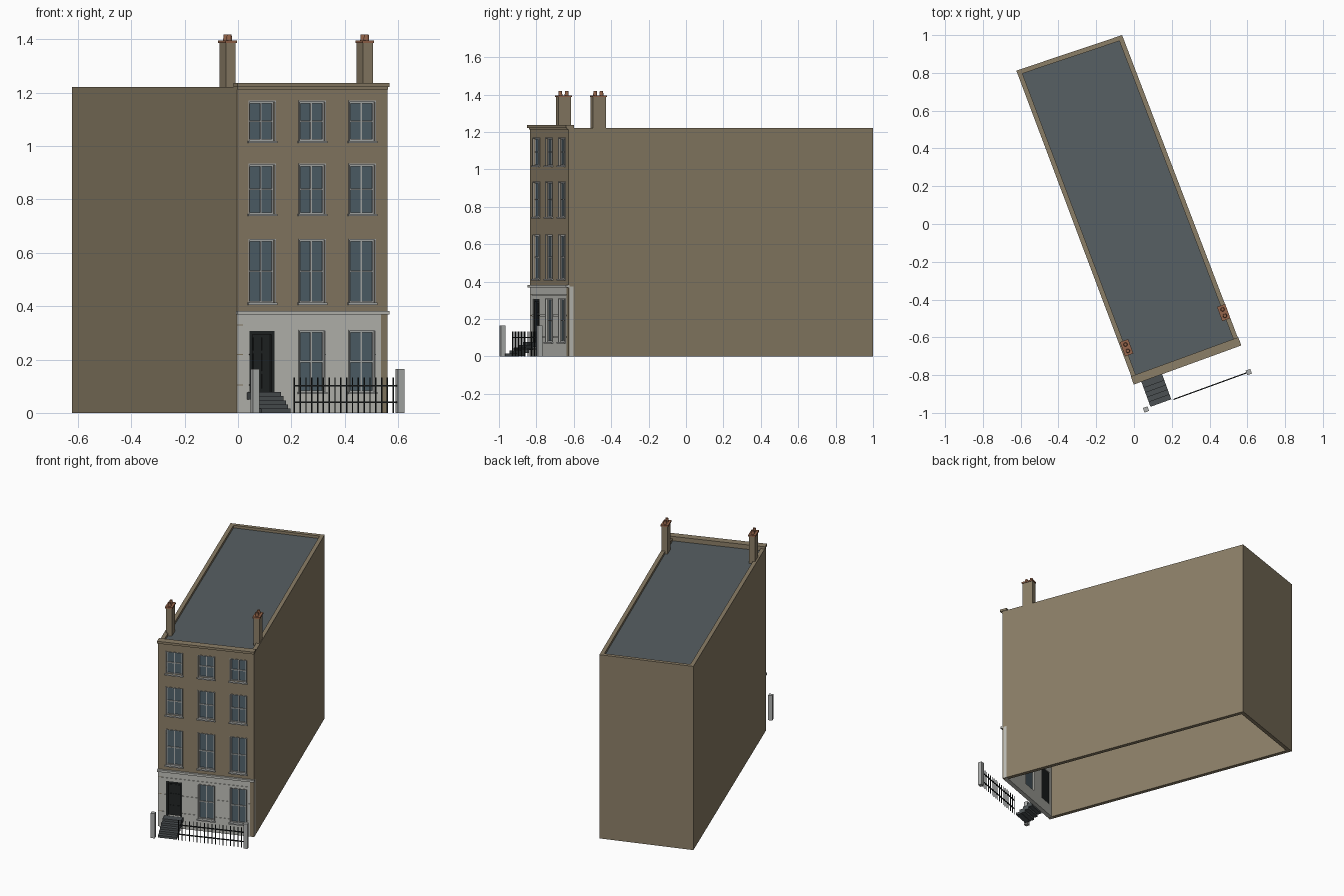
import bpy, bmesh
from math import radians
from mathutils import Matrix, Vector

if "Cube" in bpy.data.objects:
    bpy.data.objects.remove(bpy.data.objects["Cube"])

# Facade frame: x along the front, y into the house, z up
A, B, C, D = (-.004, -.834), (.56, -.629), (-.063, 1.0), (-.623, .812)
M = Matrix.Translation((A[0], A[1], 0)) @ Matrix.Rotation(radians(20), 4, 'Z')
W, T = .6, .025


def mat(name, *rgb):
    m = bpy.data.materials.new(name)
    m.diffuse_color = (*rgb, 1)
    m.use_nodes = True
    m.node_tree.nodes["Principled BSDF"].inputs["Base Color"].default_value = m.diffuse_color
    return m


BRICK = mat("brick", .26, .21, .135)
STUCCO = mat("stucco", .52, .52, .48)
TRIM = mat("trim", .42, .43, .42)
SLATE = mat("slate", .095, .115, .125)
GLASS = mat("glass", .085, .125, .15)
BLACK = mat("black_paint", .015, .018, .018)
STONE = mat("step_stone", .07, .08, .085)
CLAY = mat("clay", .3, .13, .07)


def finish(name, bm, m, world=M):
    bm.transform(world)
    me = bpy.data.meshes.new(name)
    bm.to_mesh(me)
    bm.free()
    me.materials.append(m)
    ob = bpy.data.objects.new(name, me)
    bpy.context.collection.objects.link(ob)
    return ob


def boxes(name, items, m):
    """Each item is (x0, x1, y0, y1, z0, z1) in the facade frame."""
    bm = bmesh.new()
    for x0, x1, y0, y1, z0, z1 in items:
        mx = Matrix.Translation(((x0 + x1) / 2, (y0 + y1) / 2, (z0 + z1) / 2))
        bmesh.ops.create_cube(bm, size=1, matrix=mx @ Matrix.Diagonal((x1 - x0, y1 - y0, z1 - z0, 1)))
    return finish(name, bm, m)


def solidify(ob, t):
    mod = ob.modifiers.new("thickness", 'SOLIDIFY')
    mod.thickness, mod.offset, mod.use_even_offset = t, -1, True


def pierced_wall(name, z0, z1, holes, m, y=0, t=T, x0=0, x1=W):
    """Flat wall made of a grid that leaves out the openings."""
    xs = sorted({x0, x1} | {v for h in holes for v in h[:2] if x0 < v < x1})
    zs = sorted({z0, z1} | {v for h in holes for v in h[2:] if z0 < v < z1})
    bm = bmesh.new()
    for a, b in zip(xs, xs[1:]):
        for c, d in zip(zs, zs[1:]):
            cx, cz = (a + b) / 2, (c + d) / 2
            if any(h[0] < cx < h[1] and h[2] < cz < h[3] for h in holes):
                continue
            bm.faces.new([bm.verts.new(p) for p in ((a, y, c), (b, y, c), (b, y, d), (a, y, d))])
    bmesh.ops.remove_doubles(bm, verts=bm.verts, dist=1e-5)
    solidify(finish(name, bm, m), t)


# Openings: three bays on four storeys, with the door in the left bay
bays = (.1, .3, .5)
storeys = ((.078, .307), (.413, .648), (.746, .93), (1.02, 1.166))
door = (.05, .15, .078, .307)
windows = [(x - .05, x + .05, a, b) for a, b in storeys for x in bays
           if not (x == .1 and a == .078)]
holes = windows + [door]

# Front wall
pierced_wall("front_brick_wall", .375, 1.222, holes, BRICK)
pierced_wall("ground_floor_wall", 0, .375, holes, STUCCO, y=.003)
courses = (0, .102, .217, .328, .37)
for i, (a, b) in enumerate(zip(courses, courses[1:])):
    pierced_wall(f"stucco_course_{i + 1}", a + (.004 if i else 0), b, holes, STUCCO, y=0, t=.003)

# Side and back walls as one open-bottomed shell
bm = bmesh.new()
path = [B, C, D, A]
low = [bm.verts.new((*p, 0)) for p in path]
high = [bm.verts.new((*p, 1.222)) for p in path]
for i in range(3):
    bm.faces.new((low[i], low[i + 1], high[i + 1], high[i]))
solidify(finish("side_and_back_walls", bm, BRICK, Matrix()), T)

# Flat roof behind the parapet
bm = bmesh.new()
mid = (Vector(A) + Vector(B) + Vector(C) + Vector(D)) / 4
bm.faces.new([bm.verts.new((*(mid + (Vector(p) - mid) * .985), 1.205)) for p in (A, B, C, D)])
solidify(finish("roof", bm, SLATE, Matrix()), .015)

# Cornice and string course
boxes("cornice", [(-.003, W + .003, -.016, .03, 1.222, 1.237),
                  (0, W, -.007, 0, 1.212, 1.222)], BRICK)
boxes("string_course", [(-.003, W + .003, -.014, .004, .368, .382)], STUCCO)

# Windows: glass, sash bars, surrounds and sills
glass, sash, surround, sills = [], [], [], []
for x0, x1, z0, z1 in windows:
    cx, cz = (x0 + x1) / 2, (z0 + z1) / 2
    glass.append((x0, x1, .015, .019, z0, z1))
    for a in (x0, x1 - .006):
        sash.append((a, a + .006, .009, .016, z0, z1))
    for a in (z0, z1 - .006, cz - .003):
        sash.append((x0, x1, .009, .0155, a, a + .006))
    sash.append((cx - .0025, cx + .0025, .01, .015, z0, z1))
    for a in (x0 - .004, x1):
        surround.append((a, a + .004, -.003, .003, z0, z1))
    surround.append((x0 - .004, x1 + .004, -.003, .003, z1, z1 + .004))
    sills.append((x0 - .008, x1 + .008, -.01, .016, z0 - .008, z0))
boxes("window_glass", glass, GLASS)
boxes("window_sashes", sash, TRIM)
boxes("window_surrounds", surround, TRIM)
boxes("window_sills", sills, TRIM)

# Front door with frame and six panels
x0, x1, z0, z1 = door
boxes("door_leaf", [(x0, x1, .015, .022, z0, z1)], BLACK)
boxes("door_frame", [(x0, x0 + .012, .002, .016, z0, z1), (x1 - .012, x1, .002, .016, z0, z1),
                     (x0, x1, .002, .016, z1 - .014, z1)], BLACK)
boxes("door_panels", [(c - .013, c + .013, .011, .016, a, b) for c in (.083, .117)
                      for a, b in ((.092, .145), (.157, .222), (.234, .282))], BLACK)

# Entrance steps
n, rise, run = 5, .0156, .0265
boxes("entrance_steps", [(.04, .157, -.157 + i * run, -.157 + (i + 1) * run + .012,
                          max(0, (i - .8) * rise), (i + 1) * rise) for i in range(n)]
      + [(.04, .157, -.026, .012, .05, n * rise - .001)], STONE)

# Gate posts
boxes("gate_posts", [(u - .013, u + .013, -.175, -.149, 0, .165) for u in (.013, .592)], TRIM)

# Iron railings
bars = [.17 + i * .0232 for i in range(18)]
boxes("railing_bars", [(u - .002, u + .002, -.164, -.16, 0, .133) for u in bars], BLACK)
boxes("railing_rails", [(.168, .585, -.165, -.159, z - .003, z + .003) for z in (.04, .102)], BLACK)

# Chimneys: stack, cap and two pots each
for side, x, y in (("left", -.039, -.655), ("right", .475, -.469)):
    p = M.inverted() @ Vector((x, y, 0))
    u, v = p.x, p.y
    boxes(side + "_chimney_stack", [(u - .019, u + .019, v - .036, v + .036, 1.19, 1.386)], BRICK)
    boxes(side + "_chimney_cap", [(u - .023, u + .023, v - .04, v + .04, 1.386, 1.396)], CLAY)
    bm = bmesh.new()
    for s in (-.018, .018):
        bmesh.ops.create_cone(bm, cap_ends=True, segments=12, radius1=.011, radius2=.009, depth=.022,
                              matrix=Matrix.Translation((u, v + s, 1.407)))
    finish(side + "_chimney_pots", bm, CLAY)
